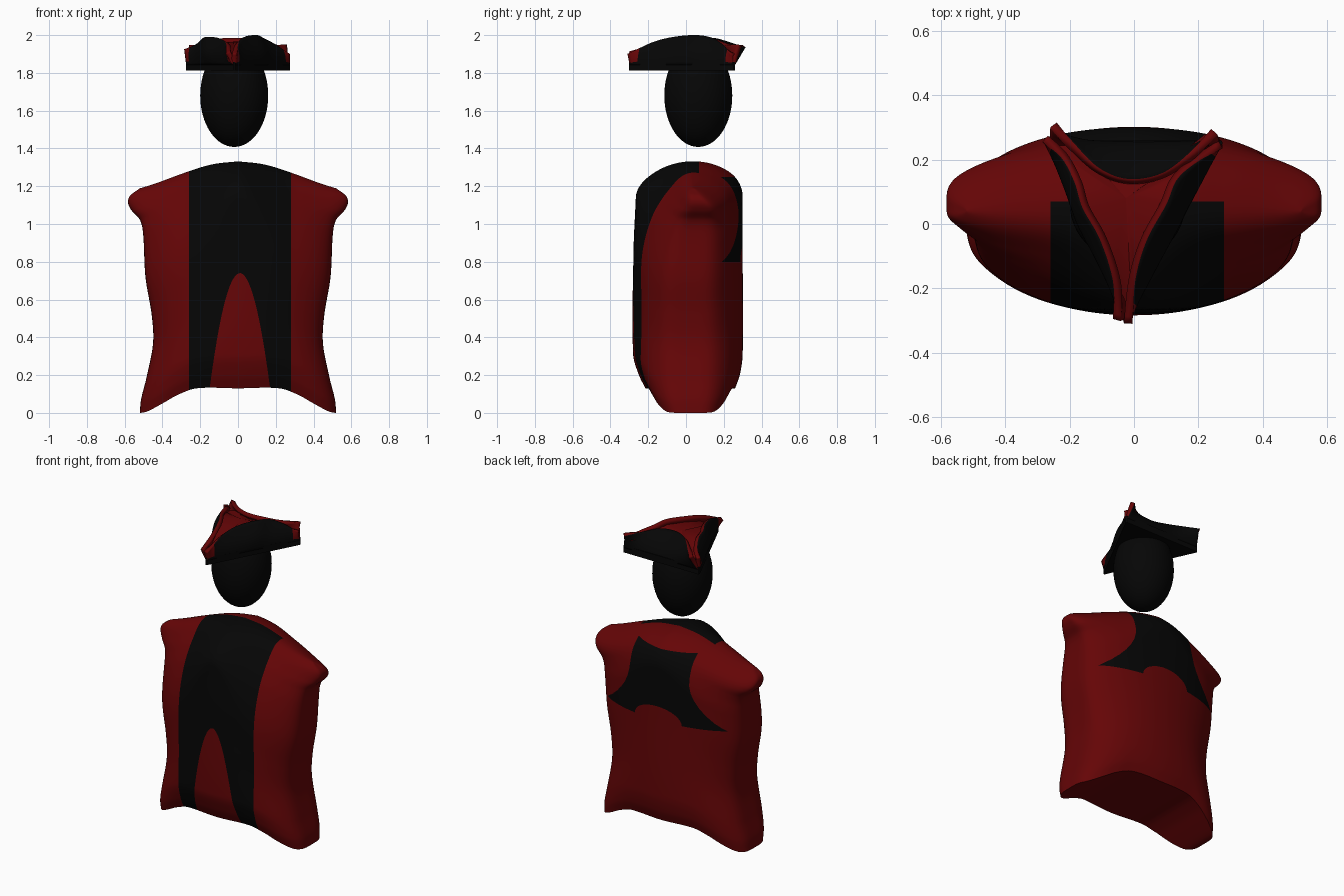
import bpy, bmesh, math
from mathutils import Vector

if "Cube" in bpy.data.objects:
    bpy.data.objects.remove(bpy.data.objects["Cube"])


def material(name, rgb):
    m = bpy.data.materials.new(name)
    m.diffuse_color = (*rgb, 1)
    m.use_nodes = True
    m.node_tree.nodes["Principled BSDF"].inputs["Base Color"].default_value = m.diffuse_color
    return m


BLACK = material("black cloth", (0.0018, 0.0018, 0.0018))
RED = material("dark red cloth", (0.13, 0.0016, 0.002))


def smooth_at(keys, t):
    """Smooth curve through rows of (key, value, value...)."""
    n = len(keys)
    i = max(0, min(n - 2, sum(k[0] <= t for k in keys) - 1))
    a, b = keys[i], keys[i + 1]
    p, q = keys[max(i - 1, 0)], keys[min(i + 2, n - 1)]
    h = b[0] - a[0]
    u = max(0.0, min(1.0, (t - a[0]) / h))
    out = []
    for c in range(1, len(a)):
        m0 = (b[c] - p[c]) / (b[0] - p[0]) * h
        m1 = (q[c] - a[c]) / (q[0] - a[0]) * h
        out.append((2*u**3 - 3*u**2 + 1) * a[c] + (u**3 - 2*u**2 + u) * m0
                   + (3*u**2 - 2*u**3) * b[c] + (u**3 - u**2) * m1)
    return out


def finish(name, bm, mats, angle=40):
    me = bpy.data.meshes.new(name)
    bm.to_mesh(me)
    bm.free()
    for m in mats:
        me.materials.append(m)
    ob = bpy.data.objects.new(name, me)
    bpy.context.collection.objects.link(ob)
    bpy.ops.object.select_all(action='DESELECT')
    ob.select_set(True)
    bpy.context.view_layer.objects.active = ob
    bpy.ops.object.shade_smooth_by_angle(angle=math.radians(angle))
    return ob


# ---- torso: lofted rings between an arched hem and a sloping shoulder line
HALF_WIDTH = [(0, .52), (.06, .513), (.15, .485), (.29, .45), (.42, .457), (.6, .49),
              (.8, .503), (.86, .52), (.91, .563), (.95, .582), (.98, .57), (1, .52)]
# height share: widest y, front y, back y
DEPTH = [(0, .025, -.215, .26), (.06, .02, -.25, .285), (.15, .02, -.28, .30),
         (.6, .02, -.278, .30), (.8, .04, -.268, .30), (.92, .075, -.26, .30), (1, .04, -.25, .29)]
HEM = [(0, .13), (.22, .13), (.32, .095), (.4, .05), (.48, .008), (.52, 0), (.6, 0)]
TOP = [(0, 1.332), (.14, 1.315), (.28, 1.272), (.45, 1.21), (.58, 1.172)]
RINGS, SIDES, SQUARE = 180, 240, 4.5


def torso_point(s, j):
    a = 2 * math.pi * j / SIDES
    u = math.sin(math.pi / 2 * math.cos(a))
    x = smooth_at(HALF_WIDTH, s)[0] * u
    yc, yf, yb = smooth_at(DEPTH, s)
    k = max(0, 1 - abs(u) ** SQUARE) ** (1 / SQUARE) * (1 - .35 * u * u)
    # shoulders round over earlier than the neck, mostly in front
    front = j > SIDES / 2
    f = min(1, abs(x) / .32)
    s0 = .84 - (.34 if front else .1) * f * f * (3 - 2 * f)
    r = max(0, (s - s0) / (1 - s0))
    k *= math.sqrt(max(0, 1 - r * r))
    y = yc + ((yf if front else yb) - yc) * k
    lo, hi = smooth_at(HEM, abs(x))[0], smooth_at(TOP, abs(x))[0]
    return x, y, lo + (hi - lo) * s


def wedge_half(z):
    return .16 * math.sqrt(max(0, .74 - z) / .61)


def yoke_half(z):
    return .215 + .22 * max(0, (1.1 - z) / .3) ** 2


def arch_top(x):
    return .8 + .09 * math.sqrt(max(0, 1 - (x / .17) ** 2))


def is_black(p):
    x, y, z = p
    if y < .07 and (z > 1.2 or y < 0):          # front panel with a red wedge
        return -.26 < x < .28 and not (z < .74 and abs(x - .01) < wedge_half(z))
    if y > .1 and .8 < z < 1.25:                # flared back yoke with an arch
        return abs(x) < yoke_half(z) and not (abs(x) < .17 and z < arch_top(x))
    return False


def cut(bm, path, side):
    """Cut the front (-1) or back (1) surface along a path of (x, z) points."""
    for (x0, z0), (x1, z1) in zip(path, path[1:]):
        faces = []
        for f in bm.faces:
            c = f.calc_center_median()
            if (c.y * side > .05 and min(x0, x1) - .025 < c.x < max(x0, x1) + .025
                    and min(z0, z1) - .012 < c.z < max(z0, z1) + .012):
                faces.append(f)
        edges = {e for f in faces for e in f.edges}
        verts = {v for f in faces for v in f.verts}
        bmesh.ops.bisect_plane(bm, geom=list(verts) + list(edges) + faces, dist=1e-5,
                               plane_co=(x0, 0, z0), plane_no=(z1 - z0, 0, x0 - x1))


bm = bmesh.new()
rows = []
for i in range(RINGS + 1):
    s = math.sin(math.pi / 2 * i / RINGS)
    rows.append([bm.verts.new(torso_point(s, j)) for j in range(SIDES)])
for lo, hi in zip(rows, rows[1:]):
    for j in range(SIDES):
        k = (j + 1) % SIDES
        bm.faces.new((lo[j], lo[k], hi[k], hi[j]))
for j in range(SIDES // 2):
    loop = [rows[0][j], rows[0][j + 1], rows[0][SIDES - j - 1], rows[0][(SIDES - j) % SIDES]]
    loop = list(dict.fromkeys(loop))
    if len(loop) > 2:
        bm.faces.new(loop)
bmesh.ops.remove_doubles(bm, verts=bm.verts[:], dist=.0002)
# clean edges for the painted panels
for co, no in [((-.26, 0, 0), (1, 0, 0)), ((.28, 0, 0), (1, 0, 0)),
               ((0, 0, .8), (0, 0, 1)), ((0, 0, 1.25), (0, 0, 1)), ((0, .07, 0), (0, 1, 0))]:
    bmesh.ops.bisect_plane(bm, geom=bm.verts[:] + bm.edges[:] + bm.faces[:],
                           dist=1e-5, plane_co=co, plane_no=no)
for sx in (-1, 1):
    drops = [.62 * (i / 12) ** 2 for i in range(13)]
    cut(bm, [(.01 + sx * wedge_half(.74 - d), .74 - d) for d in drops], -1)
    cut(bm, [(sx * yoke_half(1.25 - .045 * i), 1.25 - .045 * i) for i in range(11)], 1)
    xs = [sx * .17 * math.sin(math.pi / 2 * i / 8) for i in range(9)]
    cut(bm, [(x, arch_top(x)) for x in xs], 1)
bmesh.ops.recalc_face_normals(bm, faces=bm.faces[:])
for f in bm.faces:
    c = f.calc_center_median()
    hem = f.normal.z < -.75 and c.z < .14
    f.material_index = 0 if is_black(c) and not hem else 1
finish("torso", bm, [BLACK, RED], 60)

# ---- head
bm = bmesh.new()
bmesh.ops.create_uvsphere(bm, u_segments=48, v_segments=32, radius=1)
for v in bm.verts:
    v.co = Vector((-.02 + .18 * v.co.x, .065 + .18 * v.co.y, 1.68 + .272 * v.co.z))
finish("head", bm, [BLACK])

# ---- three-cornered hat: base
BASE_Z = 1.812
CORNERS = [(-.02, -.31), (.28, .26), (-.28, .26)]
bm = bmesh.new()
ring = []
for (x0, y0), (x1, y1) in zip(CORNERS, CORNERS[1:] + CORNERS[:1]):
    dx, dy = x1 - x0, y1 - y0           # blunted corners
    ring += [(x0 + dx * t, y0 + dy * t) for t in (.015, .985)]
face = bm.faces.new([bm.verts.new((x, y, BASE_Z)) for x, y in ring])
top = bmesh.ops.extrude_face_region(bm, geom=[face])["geom"]
bmesh.ops.translate(bm, vec=(0, 0, .045), verts=[v for v in top if isinstance(v, bmesh.types.BMVert)])
bmesh.ops.recalc_face_normals(bm, faces=bm.faces[:])
finish("hat_base", bm, [BLACK])

# ---- hat brims: sheets from the straight base edge to a curved folded rim
RIMS = {
    "right_brim": [(-.005, -.31, 1.90), (.005, -.17, 1.965), (.04, -.05, 1.993), (.10, .06, 2.0),
                   (.135, .14, 1.985), (.20, .195, 1.95), (.275, .235, 1.90)],
    "left_brim": [(-.285, .255, 1.925), (-.225, .205, 1.95), (-.185, .13, 1.985), (-.16, .05, 1.99),
                  (-.105, -.05, 1.985), (-.065, -.18, 1.96), (-.065, -.295, 1.90)],
    "back_brim": [(.24, .295, 1.94), (.16, .21, 1.96), (.08, .155, 1.98), (-.02, .14, 1.985),
                  (-.11, .175, 1.98), (-.19, .255, 1.955), (-.24, .315, 1.935)],
}
ENDS = {"right_brim": (0, 1), "left_brim": (2, 0), "back_brim": (1, 2)}
STEPS, LEVELS = 40, 10
HAT_CENTRE = Vector((-.02, .08, 1.9))
for name, pts in RIMS.items():
    keys = [(i / 6, *p) for i, p in enumerate(pts)]
    a, b = (Vector((*CORNERS[i], BASE_Z + .03)) for i in ENDS[name])
    out = Vector((b.y - a.y, a.x - b.x, 0)).normalized()
    bm = bmesh.new()
    grid = []
    for i in range(STEPS + 1):
        t = i / STEPS
        low, high = a.lerp(b, .02 + .96 * t), Vector(smooth_at(keys, t))
        bulge = .025 * math.sin(math.pi * t)
        grid.append([bm.verts.new(low.lerp(high, k / LEVELS)
                                  + out * bulge * math.sin(math.pi * k / LEVELS))
                     for k in range(LEVELS + 1)])
    for i, (p, q) in enumerate(zip(grid, grid[1:])):
        for k in range(LEVELS):
            f = bm.faces.new((p[k], q[k], q[k + 1], p[k + 1]))
            # red lining folded over the pointed ends of the side brims
            if name != "back_brim" and k >= 2 and min(i, STEPS - 1 - i) < 3:
                f.material_index = 1
    bm.normal_update()
    if sum(f.normal.dot(out) for f in bm.faces) < 0:
        bmesh.ops.reverse_faces(bm, faces=bm.faces[:])
    brim = finish(name, bm, [BLACK, RED])
    mod = brim.modifiers.new("thickness", 'SOLIDIFY')
    mod.thickness, mod.offset = .026, -1
    mod.material_offset = mod.material_offset_rim = 1

# ---- hat crown: shallow red fill inside the rims
bm = bmesh.new()
peak = bm.verts.new((-.025, .08, 1.965))
ring = []
for name in ("right_brim", "back_brim", "left_brim"):
    for p in RIMS[name][:-1]:
        q = Vector(p).lerp(HAT_CENTRE, .06)
        ring.append(bm.verts.new((q.x, q.y, p[2] - .035)))
for v, w in zip(ring, ring[1:] + ring[:1]):
    bm.faces.new((v, w, peak))
bm.normal_update()
if sum(f.normal.z for f in bm.faces) < 0:
    bmesh.ops.reverse_faces(bm, faces=bm.faces[:])
finish("hat_crown", bm, [RED], 60)
